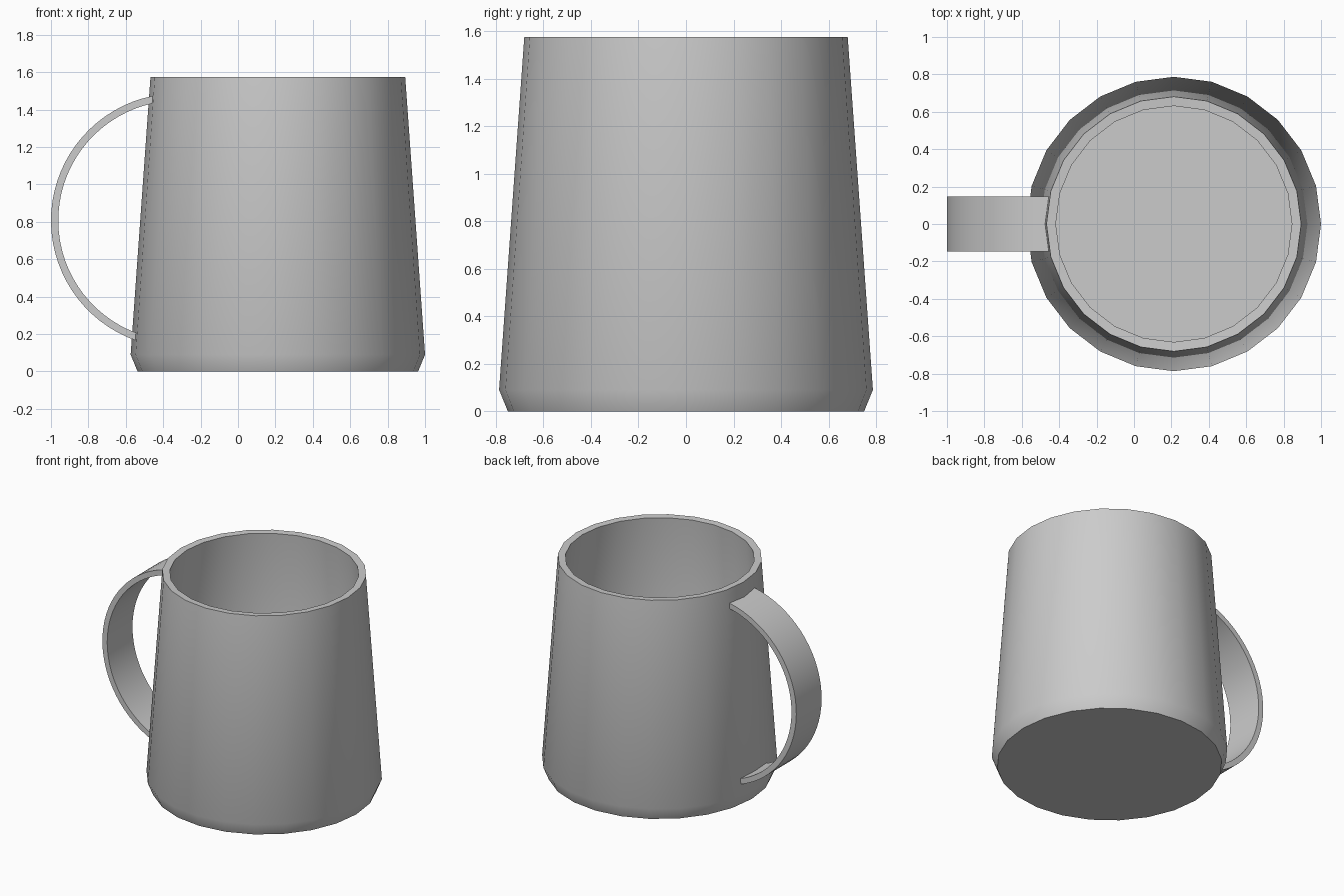
import bpy
import bmesh
from math import cos, sin, pi, radians
from mathutils import Vector

cube = bpy.data.objects.get("Cube")
if cube:
    bpy.data.objects.remove(cube, do_unlink=True)

CUP_X = 0.213      # cup axis, offset to leave room for the handle

grey = bpy.data.materials.new("light grey")
grey.use_nodes = True
colour = (0.6, 0.6, 0.6, 1)
grey.diffuse_color = colour
grey.node_tree.nodes["Principled BSDF"].inputs["Base Color"].default_value = colour


def finish(bm, name, angle):
    """Turn a bmesh into a smooth shaded object with sharp creases."""
    bmesh.ops.recalc_face_normals(bm, faces=bm.faces)
    mesh = bpy.data.meshes.new(name)
    bm.to_mesh(mesh)
    bm.free()
    mesh.materials.append(grey)
    obj = bpy.data.objects.new(name, mesh)
    bpy.context.collection.objects.link(obj)
    bpy.ops.object.select_all(action="DESELECT")
    obj.select_set(True)
    bpy.context.view_layer.objects.active = obj
    bpy.ops.object.shade_smooth_by_angle(angle=radians(angle))
    return obj


# Cup: one wall profile, from the outer base up over the rim to the inner floor
profile = [(0, 0), (0.75, 0), (0.787, 0.09), (0.681, 1.575),
           (0.631, 1.572), (0.735, 0.1), (0.715, 0.05), (0, 0.05)]
bm = bmesh.new()
verts = [bm.verts.new((r, 0, z)) for r, z in profile]
edges = [bm.edges.new(pair) for pair in zip(verts, verts[1:])]
bmesh.ops.spin(bm, geom=verts + edges, cent=(0, 0, 0), axis=(0, 0, 1),
               angle=2 * pi, steps=24, use_merge=True)
bmesh.ops.remove_doubles(bm, verts=bm.verts, dist=0.0005)
bmesh.ops.dissolve_degenerate(bm, edges=bm.edges, dist=0.0005)
cup = finish(bm, "cup_body", 35)
cup.location.x = CUP_X

# Handle: a flat strap bent along an arc
centre = Vector((-0.32, 0, 0.807))
outer, inner, half_width, steps = 0.68, 0.641, 0.147, 32
start, end = radians(101.5), radians(250.7)
bm = bmesh.new()
rings = []
for i in range(steps + 1):
    a = start + (end - start) * i / steps
    ray = Vector((cos(a), 0, sin(a)))
    rings.append([bm.verts.new(centre + ray * r + Vector((0, y, 0)))
                  for r, y in ((outer, -half_width), (outer, half_width),
                               (inner, half_width), (inner, -half_width))])
for a, b in zip(rings, rings[1:]):
    for k in range(4):
        n = (k + 1) % 4
        bm.faces.new((a[k], a[n], b[n], b[k]))
bm.faces.new(rings[0])
bm.faces.new(rings[-1])
finish(bm, "handle", 30)
